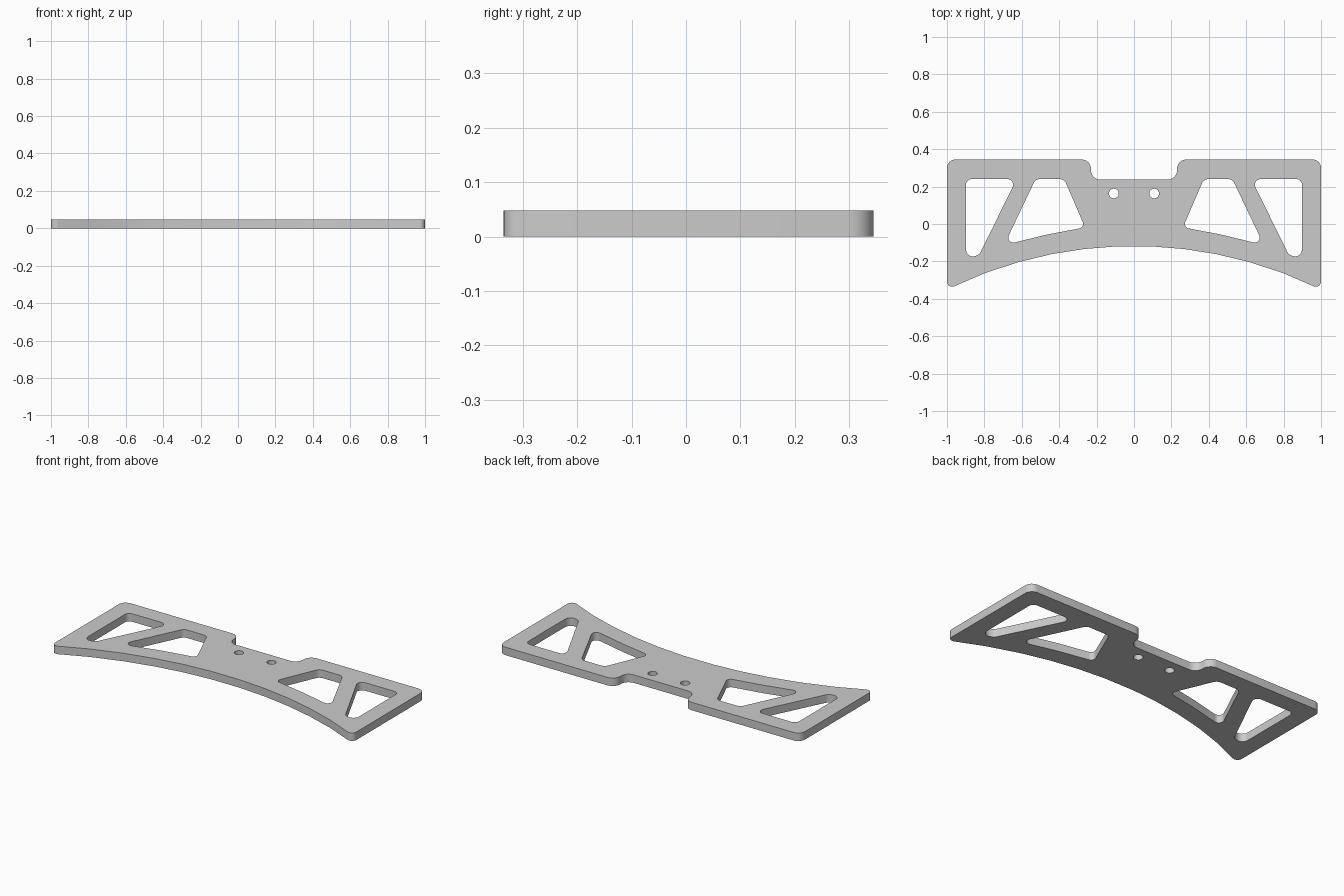
import bpy, bmesh, math
from mathutils import Vector

if "Cube" in bpy.data.objects:
    bpy.data.objects.remove(bpy.data.objects["Cube"])

THICK = 0.048


def rounded(corners, steps=6):
    """Turn (x, y, radius) corners into a closed outline with filleted corners."""
    out = []
    n = len(corners)
    for i, (x, y, r) in enumerate(corners):
        p = Vector((x, y))
        if r == 0:
            out.append(p)
            continue
        a = (Vector(corners[i - 1][:2]) - p).normalized()
        b = (Vector(corners[(i + 1) % n][:2]) - p).normalized()
        half = a.angle(b) / 2
        centre = p + (a + b).normalized() * (r / math.sin(half))
        start = p + a * (r / math.tan(half)) - centre
        end = p + b * (r / math.tan(half)) - centre
        sweep = start.angle(end)
        for k in range(steps + 1):
            t = k / steps
            out.append(centre + (start * math.sin((1 - t) * sweep)
                                 + end * math.sin(t * sweep)) / math.sin(sweep))
    return out


def mirrored(points):
    return [Vector((-p.x, p.y)) for p in reversed(points)]


def arc_y(x):
    """Height of the concave front edge."""
    R = 2.27
    return -0.118 - R + math.sqrt(R * R - x * x)


# Outer outline: right half from the notch to the arched front edge, then mirrored
right = [(0.23, 0.237, 0.05), (0.23, 0.345, 0.05), (1, 0.345, 0.045), (1, arc_y(1), 0.028)]
right += [(x, arc_y(x), 0) for x in (0.80, 0.62, 0.44, 0.27, 0.10)]
outline = rounded(right + [(-x, y, r) for x, y, r in reversed(right)])

# Weight-saving windows and screw holes on the right side
outer_window = rounded([(0.628, 0.24, 0.03), (0.898, 0.24, 0.03),
                        (0.898, -0.19, 0.036), (0.826, -0.162, 0.036)])
inner_window = rounded([(0.526, 0.24, 0.035), (0.373, 0.24, 0.035), (0.262, -0.018, 0.025),
                        (0.463, -0.056, 0), (0.694, -0.112, 0.027)])
screw_hole = [Vector((0.108 + 0.026 * math.cos(a), 0.163 + 0.026 * math.sin(a)))
              for a in (math.tau * k / 24 for k in range(24))]

# Filled 2D curve extruded into the plate
curve = bpy.data.curves.new("plate_profile", 'CURVE')
curve.dimensions = '2D'
curve.fill_mode = 'BOTH'
curve.extrude = THICK / 2
loops = [outline]
for hole in (outer_window, inner_window, screw_hole):
    loops += [hole, mirrored(hole)]
for pts in loops:
    s = curve.splines.new('POLY')
    s.points.add(len(pts) - 1)
    for sp, p in zip(s.points, pts):
        sp.co = (p.x, p.y, 0, 1)
    s.use_cyclic_u = True
plate = bpy.data.objects.new("mounting_plate", curve)
bpy.context.collection.objects.link(plate)
bpy.context.view_layer.objects.active = plate
plate.select_set(True)
bpy.ops.object.convert(target='MESH')
plate = bpy.context.object

# Weld caps to walls, stand on the floor
bm = bmesh.new()
bm.from_mesh(plate.data)
bmesh.ops.remove_doubles(bm, verts=bm.verts, dist=1e-4)
bmesh.ops.translate(bm, verts=bm.verts, vec=(0, 0, THICK / 2))
bmesh.ops.recalc_face_normals(bm, faces=bm.faces)
bm.to_mesh(plate.data)
bm.free()
bpy.ops.object.shade_smooth_by_angle(angle=math.radians(30))
